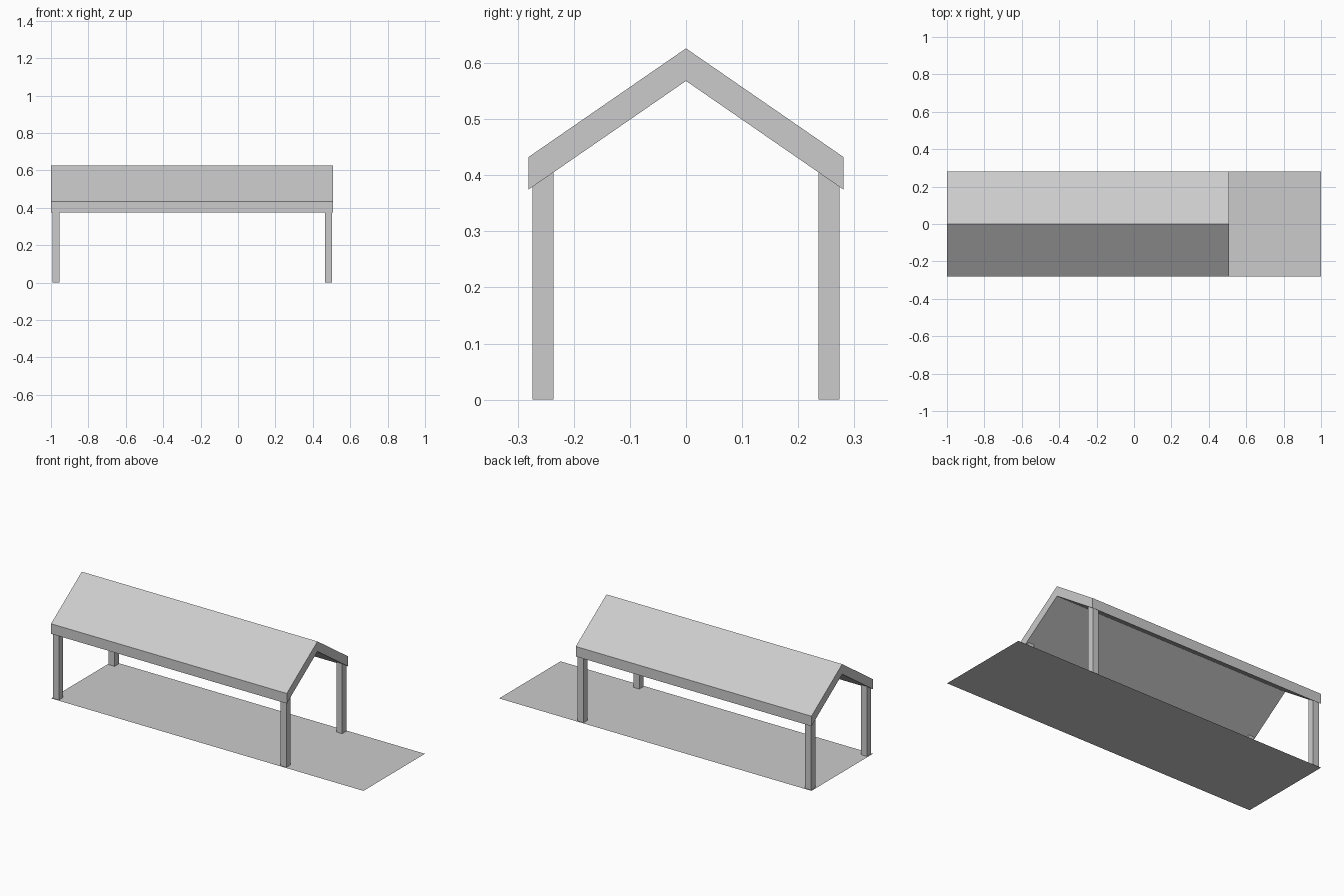
import bpy

if "Cube" in bpy.data.objects:
    bpy.data.objects.remove(bpy.data.objects["Cube"])

X0, X1 = -1.0, 0.509          # roof ends
EAVE, SLOPE = 0.281, 0.69     # roof half width and pitch
RIDGE, THICK = 0.626, 0.058   # ridge height and vertical roof thickness


def under(y):
    """Height of the roof underside at y."""
    return RIDGE - THICK - SLOPE * abs(y)


def make(name, verts, faces):
    mesh = bpy.data.meshes.new(name)
    mesh.from_pydata(verts, [], faces)
    obj = bpy.data.objects.new(name, mesh)
    bpy.context.collection.objects.link(obj)
    return obj


def extrude_x(name, profile, x0, x1):
    """Extrude a counter-clockwise (y, z) profile along x."""
    n = len(profile)
    verts = [(x, y, z) for x in (x0, x1) for y, z in profile]
    faces = [tuple(reversed(range(n))), tuple(range(n, 2 * n))]
    faces += [(i, (i + 1) % n, n + (i + 1) % n, n + i) for i in range(n)]
    return make(name, verts, faces)


# Floor: thin sheet longer than the roof
make("floor", [(-1, -EAVE, 0), (1, -EAVE, 0), (1, EAVE, 0), (-1, EAVE, 0)],
     [(0, 1, 2, 3)])

# Gabled roof slab with vertical eaves
extrude_x("roof", [(-EAVE, under(EAVE)), (0, under(0)), (EAVE, under(EAVE)),
                   (EAVE, under(EAVE) + THICK), (0, RIDGE),
                   (-EAVE, under(EAVE) + THICK)], X0, X1)

# Four corner posts, tops cut to the roof slope
INSET, SIZE = 0.007, 0.038
for end, x in (("left", X0 + INSET), ("right", X1 - INSET - SIZE)):
    for side, y in (("front", -EAVE + INSET), ("back", EAVE - INSET - SIZE)):
        y2 = y + SIZE
        extrude_x(f"{side}_{end}_post",
                  [(y, 0), (y2, 0), (y2, under(y2)), (y, under(y))], x, x + SIZE)
